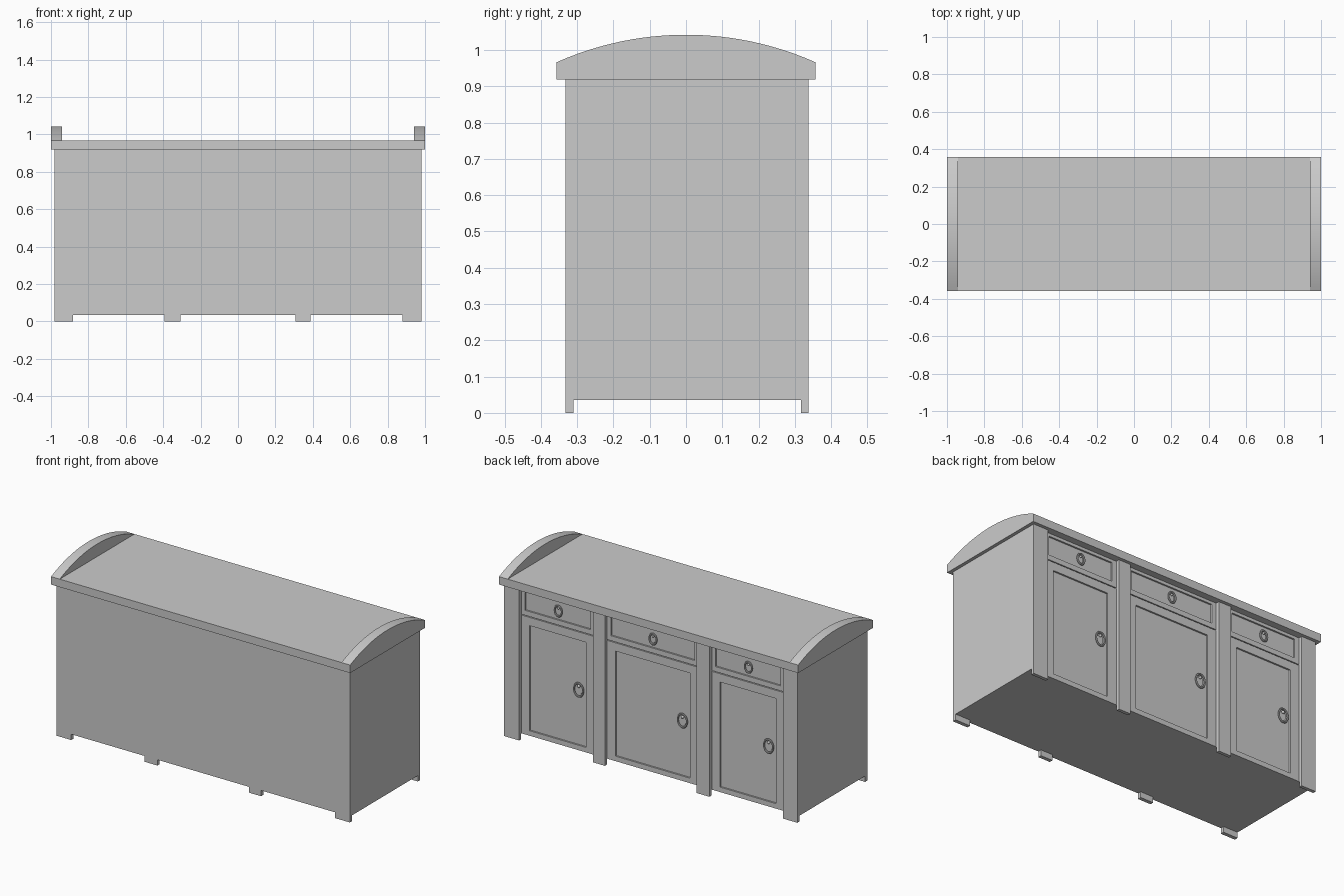
import bpy, bmesh, math
from mathutils import Matrix

cube = bpy.data.objects.get("Cube")
if cube:
    bpy.data.objects.remove(cube, do_unlink=True)

grey = bpy.data.materials.new("plain grey")
grey.use_nodes = True
COLOUR = (0.6, 0.6, 0.6, 1)
grey.diffuse_color = COLOUR
grey.node_tree.nodes["Principled BSDF"].inputs["Base Color"].default_value = COLOUR


def finish(bm, name):
    bmesh.ops.recalc_face_normals(bm, faces=bm.faces)
    mesh = bpy.data.meshes.new(name)
    bm.to_mesh(mesh)
    bm.free()
    mesh.materials.append(grey)
    obj = bpy.data.objects.new(name, mesh)
    bpy.context.collection.objects.link(obj)
    return obj


def box_bm(x, y, z):
    bm = bmesh.new()
    bmesh.ops.create_cube(bm, size=1)
    for v in bm.verts:
        v.co = [r[0] if c < 0 else r[1] for c, r in zip(v.co, (x, y, z))]
    return bm


def box(name, x, y, z):
    return finish(box_bm(x, y, z), name)


def panel(name, x, z, inner_x, inner_z):
    """Slab whose +y face carries a sunken rectangular field."""
    bm = box_bm(x, (0.28, FACE), z)
    face = max(bm.faces, key=lambda f: f.calc_center_median().y)
    bmesh.ops.inset_region(bm, faces=[face], thickness=0.01)
    mx, mz = sum(x) / 2, sum(z) / 2
    for v in face.verts:
        v.co.x = inner_x[0] if v.co.x < mx else inner_x[1]
        v.co.z = inner_z[0] if v.co.z < mz else inner_z[1]
    sunk = bmesh.ops.extrude_face_region(bm, geom=[face])
    for v in [g for g in sunk["geom"] if isinstance(g, bmesh.types.BMVert)]:
        v.co.y -= SINK
    if face.is_valid:
        bmesh.ops.delete(bm, geom=[face], context='FACES_ONLY')
    return finish(bm, name)


def disc(name, x, z, radius, stretch, y0, y1):
    """Oval plate facing +y."""
    bm = bmesh.new()
    m = (Matrix.Translation((x, (y0 + y1) / 2, z)) @ Matrix.Diagonal((1, 1, stretch, 1))
         @ Matrix.Rotation(math.pi / 2, 4, 'X'))
    bmesh.ops.create_cone(bm, cap_ends=True, segments=24, radius1=radius,
                          radius2=radius, depth=y1 - y0, matrix=m)
    return finish(bm, name)


def ring(name, x, y, z, radius, thick, stretch):
    """Oval hanging ring in the xz plane."""
    bpy.ops.mesh.primitive_torus_add(major_radius=radius, minor_radius=thick,
                                     major_segments=32, minor_segments=8,
                                     location=(x, y, z), rotation=(math.pi / 2, 0, 0))
    obj = bpy.context.object
    obj.name = name
    obj.scale.y = stretch
    obj.data.materials.append(grey)
    bpy.ops.object.shade_smooth_by_angle()


def ball(name, x, y, z, r):
    bpy.ops.mesh.primitive_uv_sphere_add(segments=16, ring_count=8, radius=r, location=(x, y, z))
    obj = bpy.context.object
    obj.name = name
    obj.data.materials.append(grey)
    bpy.ops.object.shade_smooth_by_angle()


def pull(name, x, z, size):
    """Rosette, small boss and drop ring."""
    base = FACE - SINK
    disc(name + "_plate", x, z, 0.6 * size, 1.3, base - 0.005, base + 0.006)
    ball(name + "_boss", x, base + 0.009, z + 0.6 * size, 0.25 * size)
    ring(name + "_ring", x, base + 0.011, z, 0.85 * size, 0.005, 1.3)


FACE, SINK = 0.315, 0.01
BOTTOM, UNDER, TOP = 0.035, 0.918, 0.966

# Carcass and counter top
box("carcass", (-0.98, 0.98), (-0.332, 0.29), (BOTTOM, UNDER))
box("counter_top", (-1, 1), (-0.357, 0.357), (UNDER, TOP))

# Uprights on the working side, with matching feet under the plain side
for i, (a, b) in enumerate([(-0.98, -0.883), (-0.393, -0.307), (0.307, 0.387), (0.88, 0.98)]):
    box(f"upright_{i}", (a, b), (0.28, 0.337), (BOTTOM, UNDER))
    box(f"working_side_foot_{i}", (a, b), (0.317, 0.337), (0, BOTTOM))
    box(f"plain_side_foot_{i}", (a, b), (-0.332, -0.31), (0, BOTTOM))

# Drawers and doors between the uprights
for side, a, b in [("right", -0.883, -0.393), ("middle", -0.307, 0.307), ("left", 0.387, 0.88)]:
    panel(side + "_drawer", (a, b), (0.755, UNDER), (a + 0.03, b - 0.025), (0.785, 0.9))
    panel(side + "_door", (a, b), (BOTTOM, 0.75), (a + 0.06, b - 0.055), (0.065, 0.7))
    pull(side + "_drawer_pull", (a + b) / 2, 0.84, 0.028)
    pull(side + "_door_pull", a + 0.11, 0.4, 0.036)

# Curved rails at both ends of the top
HALF, RISE, STEPS = 0.357, 0.076, 24
R = (HALF ** 2 + RISE ** 2) / (2 * RISE)
for side, x0, x1 in [("right", -1, -0.942), ("left", 0.942, 1)]:
    bm = bmesh.new()
    arc = []
    for i in range(STEPS + 1):
        y = HALF * (2 * i / STEPS - 1)
        arc.append((x0, y, TOP + RISE - R + math.sqrt(R * R - y * y)))
    face = bm.faces.new([bm.verts.new(p) for p in arc])
    out = bmesh.ops.extrude_face_region(bm, geom=[face])
    for v in [g for g in out["geom"] if isinstance(g, bmesh.types.BMVert)]:
        v.co.x = x1
    rail = finish(bm, side + "_end_rail")
    bpy.ops.object.select_all(action='DESELECT')
    rail.select_set(True)
    bpy.context.view_layer.objects.active = rail
    bpy.ops.object.shade_smooth_by_angle()
